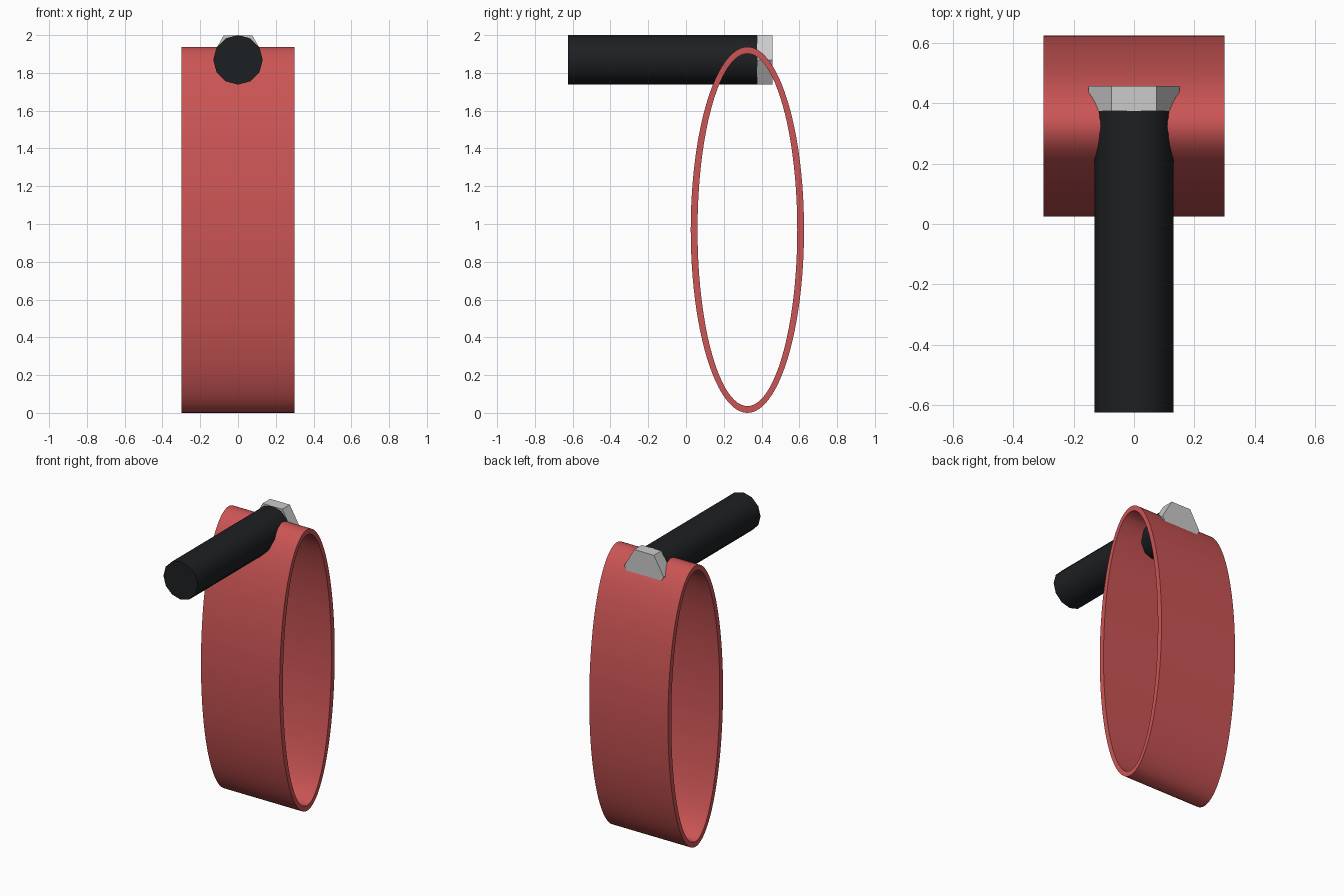
import bpy, bmesh, math

if "Cube" in bpy.data.objects:
    bpy.data.objects.remove(bpy.data.objects["Cube"])


def material(name, color):
    m = bpy.data.materials.new(name)
    m.diffuse_color = color
    m.use_nodes = True
    m.node_tree.nodes["Principled BSDF"].inputs["Base Color"].default_value = m.diffuse_color
    return m


def prism(name, sides, radius, y0, y1, z, phase=0.0):
    """Capped prism running along y."""
    bm = bmesh.new()
    loops = [[bm.verts.new((radius * math.cos(phase + 2 * math.pi * i / sides), y,
                            z + radius * math.sin(phase + 2 * math.pi * i / sides)))
              for i in range(sides)] for y in (y0, y1)]
    bm.faces.new(loops[0])
    bm.faces.new(loops[1][::-1])
    for i in range(sides):
        j = (i + 1) % sides
        bm.faces.new((loops[0][i], loops[1][i], loops[1][j], loops[0][j]))
    return finish(name, bm)


def oval_band(name, half_width, y, z, ry, rz, wall, sides=96):
    """Open elliptical band whose axis runs along x."""
    bm = bmesh.new()
    loops = []
    for x, t in ((-half_width, 0), (half_width, 0), (half_width, wall), (-half_width, wall)):
        loops.append([bm.verts.new((x, y + (ry - t) * math.cos(2 * math.pi * i / sides),
                                    z + (rz - t) * math.sin(2 * math.pi * i / sides)))
                      for i in range(sides)])
    for k in range(4):
        a, b = loops[k], loops[(k + 1) % 4]
        for i in range(sides):
            j = (i + 1) % sides
            bm.faces.new((a[i], b[i], b[j], a[j]))
    return finish(name, bm)


def finish(name, bm):
    bmesh.ops.recalc_face_normals(bm, faces=bm.faces)
    mesh = bpy.data.meshes.new(name)
    bm.to_mesh(mesh)
    bm.free()
    obj = bpy.data.objects.new(name, mesh)
    bpy.context.collection.objects.link(obj)
    return obj


def smooth(obj, degrees):
    bpy.ops.object.select_all(action='DESELECT')
    obj.select_set(True)
    bpy.context.view_layer.objects.active = obj
    bpy.ops.object.shade_smooth_by_angle(angle=math.radians(degrees))


# Red oval band
band = oval_band("oval_band", 0.30, 0.325, 0.969, 0.30, 0.969, 0.036)
band.data.materials.append(material("red", (0.6, 0.09, 0.09, 1)))
smooth(band, 30)

# Black rod through the top of the band
rod = prism("rod", 12, 0.131, -0.625, 0.375, 1.869)
rod.data.materials.append(material("black", (0.012, 0.014, 0.016, 1)))
smooth(rod, 40)

# Grey hexagonal head on the rear end of the rod
prism("hex_head", 6, 0.15, 0.375, 0.457, 1.869)
